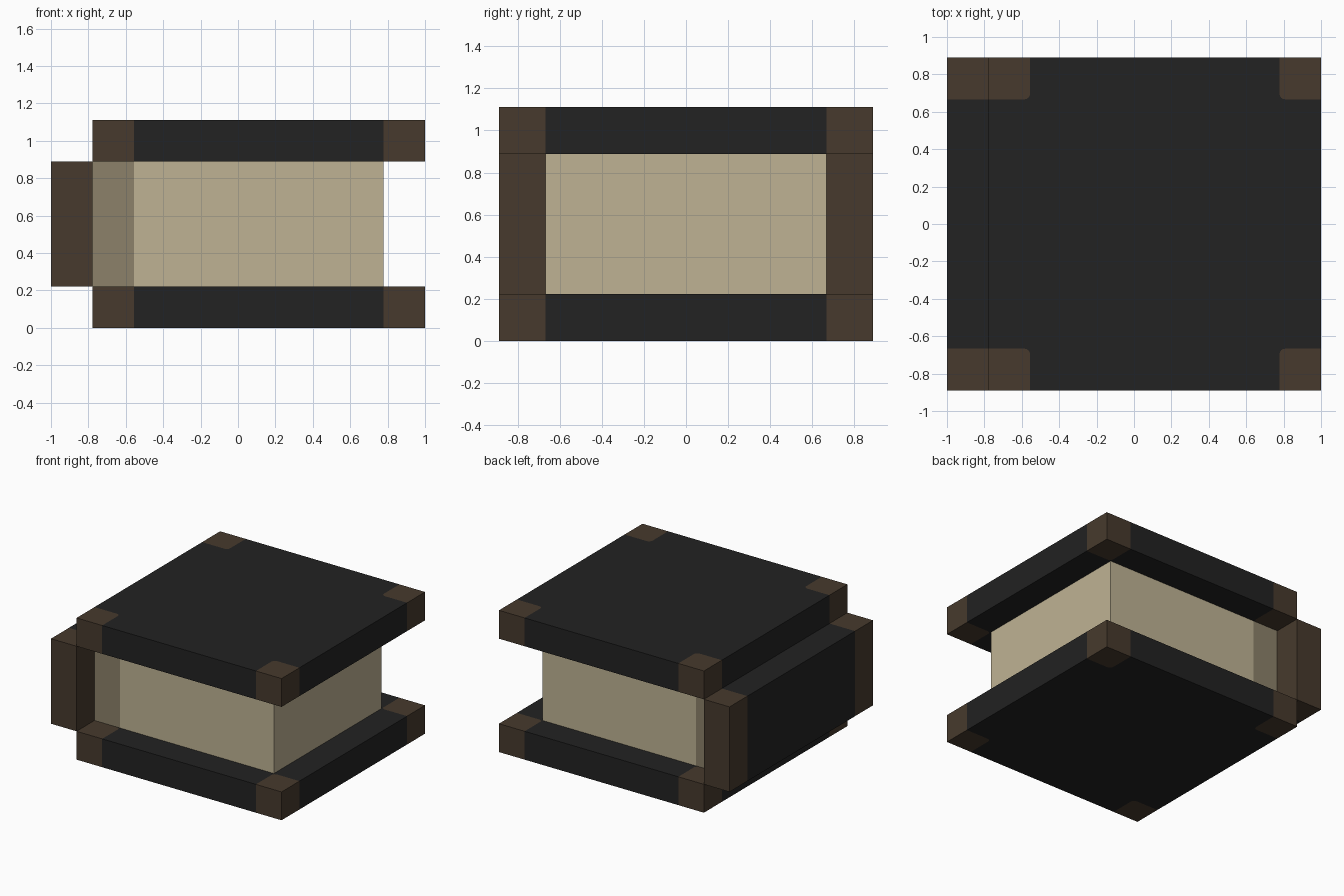
import bpy, bmesh, math

if "Cube" in bpy.data.objects:
    bpy.data.objects.remove(bpy.data.objects["Cube"])

U = 2 / 9          # board thickness and corner size
H = 4 * U          # half width of a square cover
INNER = 3 * U      # where the corner pieces begin
R = 0.03           # rounding of the corner pieces


def material(name, rgb):
    m = bpy.data.materials.new(name)
    m.diffuse_color = (*rgb, 1)
    m.use_nodes = True
    m.node_tree.nodes["Principled BSDF"].inputs["Base Color"].default_value = m.diffuse_color
    return m


BLACK = material("black leather", (0.016, 0.016, 0.016))
BROWN = material("brown leather", (0.063, 0.042, 0.026))
CREAM = material("cream paper", (0.52, 0.45, 0.296))
SHADE = material("dark paper", (0.262, 0.220, 0.144))


def finish(bm, name, mats, rule, location):
    """Colour the faces by a rule and make the object."""
    bmesh.ops.recalc_face_normals(bm, faces=bm.faces[:])
    for f in bm.faces:
        f.material_index = int(rule(f.calc_center_median()))
    mesh = bpy.data.meshes.new(name)
    bm.to_mesh(mesh)
    bm.free()
    for m in mats:
        mesh.materials.append(m)
    ob = bpy.data.objects.new(name, mesh)
    ob.location = location
    bpy.context.collection.objects.link(ob)


def cover(name, z):
    """Square board with four rounded corner pieces."""
    bm = bmesh.new()
    outline = []
    for k in range(4):
        # inner edge of one corner piece, rounded at its inner point
        pts = [(H, INNER)]
        for i in range(5):
            a = math.radians(270 - 22.5 * i)
            pts.append((INNER + R + R * math.cos(a), INNER + R + R * math.sin(a)))
        pts.append((INNER, H))
        c, s = round(math.cos(k * math.pi / 2)), round(math.sin(k * math.pi / 2))
        vs = [bm.verts.new((x * c - y * s, x * s + y * c, 0)) for x, y in pts]
        tip = bm.verts.new((H * c - H * s, H * s + H * c, 0))
        bm.faces.new([tip] + vs[::-1])
        outline += vs
    bm.faces.new(outline)
    ext = bmesh.ops.extrude_face_region(bm, geom=bm.faces[:])
    top = [v for v in ext["geom"] if isinstance(v, bmesh.types.BMVert)]
    bmesh.ops.translate(bm, verts=top, vec=(0, 0, U))
    finish(bm, name, [BLACK, BROWN],
           lambda p: min(abs(p.x), abs(p.y)) > INNER, (U / 2, 0, z))


def block(name, size, location, cut_axis, cuts, mats, rule):
    """Box, sliced across one axis so that bands can be coloured."""
    bm = bmesh.new()
    bmesh.ops.create_cube(bm, size=1)
    bmesh.ops.scale(bm, vec=size, verts=bm.verts[:])
    for c in cuts:
        n = [0, 0, 0]
        n[cut_axis] = 1
        bmesh.ops.bisect_plane(bm, geom=bm.verts[:] + bm.edges[:] + bm.faces[:],
                               plane_co=[c * v for v in n], plane_no=n)
    finish(bm, name, mats, rule, location)


# Boards
cover("bottom_cover", 0)
cover("top_cover", 4 * U)

# Spine with brown ends
block("spine", (U, 2 * H, 3 * U), (-4 * U, 0, 2.5 * U), 1, (-INNER, INNER),
      [BLACK, BROWN], lambda p: abs(p.y) > INNER)

# Pages with a darker band beside the spine
block("pages", (7 * U, 2 * INNER, 3 * U), (0, 0, 2.5 * U), 0, (-2.5 * U,),
      [CREAM, SHADE], lambda p: p.x < -2.5 * U)
